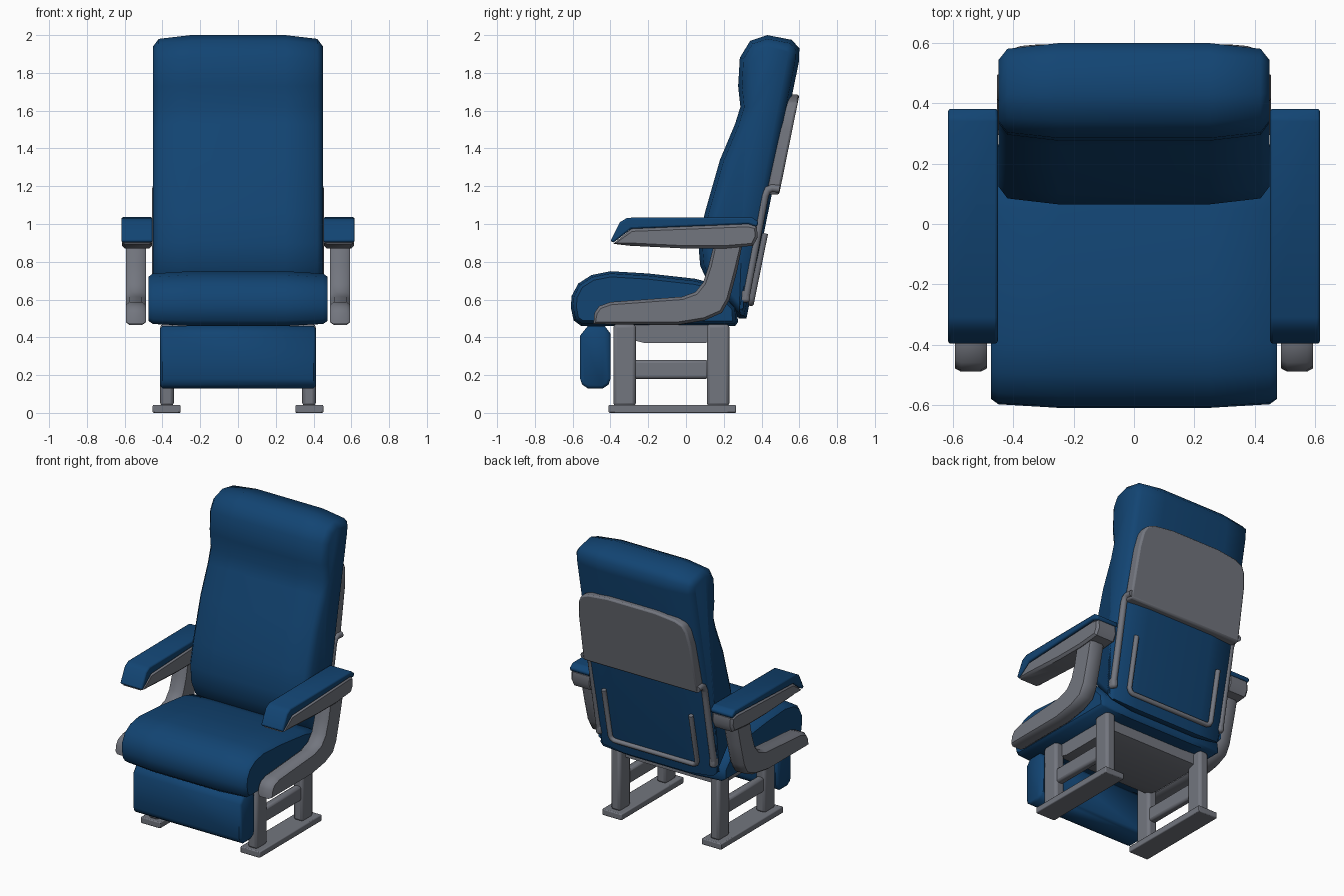
import bpy, bmesh, math
from mathutils import Vector

if "Cube" in bpy.data.objects:
    bpy.data.objects.remove(bpy.data.objects["Cube"], do_unlink=True)


def material(name, rgb):
    m = bpy.data.materials.new(name)
    m.use_nodes = True
    m.diffuse_color = (*rgb, 1)
    bsdf = next(n for n in m.node_tree.nodes if n.type == "BSDF_PRINCIPLED")
    bsdf.inputs["Base Color"].default_value = (*rgb, 1)
    return m


BLUE = material("blue_upholstery", (0.006, 0.058, 0.17))
GRAY = material("gray_frame", (0.17, 0.18, 0.21))


def finish(bm, name, mat, bevel=0, segments=2, angle=40):
    bmesh.ops.recalc_face_normals(bm, faces=bm.faces)
    mesh = bpy.data.meshes.new(name)
    bm.to_mesh(mesh)
    bm.free()
    ob = bpy.data.objects.new(name, mesh)
    bpy.context.collection.objects.link(ob)
    mesh.materials.append(mat)
    if bevel:
        mod = ob.modifiers.new("rounded_edges", "BEVEL")
        mod.width, mod.segments = bevel, segments
        mod.limit_method, mod.angle_limit = "ANGLE", math.radians(35)
    bpy.ops.object.select_all(action="DESELECT")
    bpy.context.view_layer.objects.active = ob
    ob.select_set(True)
    bpy.ops.object.shade_smooth_by_angle(angle=math.radians(angle))
    return ob


def inset(profile, d):
    """Move every profile corner inwards by d along its averaged normal."""
    pts = [Vector(p) for p in profile]
    area = sum(a.x * b.y - b.x * a.y for a, b in zip(pts, pts[1:] + pts[:1]))
    side = 1 if area > 0 else -1
    out = []
    for i, p in enumerate(pts):
        t = (p - pts[i - 1]).normalized() + (pts[(i + 1) % len(pts)] - p).normalized()
        t.normalize()
        out.append(p + Vector((-t.y, t.x)) * side * d)
    return out


def loft(name, profile, stations, mat, **kw):
    """Side profile (y, z) swept across x; each station is (x, inset)."""
    bm = bmesh.new()
    rings = [[bm.verts.new((x, p[0], p[1])) for p in inset(profile, d)] for x, d in stations]
    n = len(profile)
    for a, b in zip(rings, rings[1:]):
        for i in range(n):
            j = (i + 1) % n
            bm.faces.new((a[i], a[j], b[j], b[i]))
    bm.faces.new(rings[0])
    bm.faces.new(rings[-1])
    return finish(bm, name, mat, **kw)


def mirrored(half):
    return [(-x, d) for x, d in half] + [(x, d) for x, d in reversed(half)]


def box(name, x, y, z, mat, bevel):
    profile = [(y[0], z[0]), (y[1], z[0]), (y[1], z[1]), (y[0], z[1])]
    return loft(name, profile, [(x[0], 0), (x[1], 0)], mat, bevel=bevel)


def tube(name, points, radius):
    """Round rod through the points, with rounded bends."""
    cu = bpy.data.curves.new(name, "CURVE")
    cu.dimensions = "3D"
    cu.bevel_depth, cu.bevel_resolution, cu.use_fill_caps = radius, 3, True
    sp = cu.splines.new("POLY")
    sp.points.add(len(points) - 1)
    for p, co in zip(sp.points, points):
        p.co = (*co, 1)
        p.radius = 1
    sp.use_smooth = True
    cu.materials.append(GRAY)
    ob = bpy.data.objects.new(name, cu)
    bpy.context.collection.objects.link(ob)
    return ob


def back_y(z):
    """Rear surface of the reclined backrest."""
    return 0.32 + (z - 0.5) * 0.203


# Backrest with head bolster
backrest = [(0.28, 0.5), (0.12, 0.68), (0.075, 0.78), (0.065, 0.9), (0.1, 1.06), (0.18, 1.34),
            (0.26, 1.53), (0.288, 1.62), (0.276, 1.73), (0.285, 1.88), (0.34, 1.97), (0.43, 2.0),
            (0.56, 1.975), (0.6, 1.93), (0.598, 1.86), (back_y(0.5), 0.5)]
loft("backrest", backrest, mirrored([(0.45, 0.06), (0.42, 0.02), (0.25, 0)]), BLUE, angle=50)

# Seat cushion
seat = [(-0.61, 0.56), (-0.595, 0.49), (-0.555, 0.46), (0.26, 0.46), (0.275, 0.48), (0.27, 0.56),
        (0.16, 0.68), (0.05, 0.71), (-0.2, 0.738), (-0.4, 0.75), (-0.5, 0.73), (-0.57, 0.685),
        (-0.605, 0.62)]
loft("seat_cushion", seat, mirrored([(0.475, 0.03), (0.45, 0.012), (0.25, 0)]), BLUE, angle=50)

# Leg rest
leg_rest = [(-0.56, 0.18), (-0.55, 0.15), (-0.52, 0.13), (-0.44, 0.13), (-0.41, 0.15),
            (-0.4, 0.18), (-0.4, 0.42), (-0.43, 0.46), (-0.52, 0.46), (-0.56, 0.41)]
loft("leg_rest", leg_rest, mirrored([(0.412, 0.015), (0.4, 0)]), BLUE, angle=50)

# Pan under the seat
pan = [(-0.3, 0.465), (-0.3, 0.39), (-0.22, 0.37), (0.1, 0.37), (0.17, 0.39), (0.17, 0.465)]
loft("seat_pan", pan, mirrored([(0.36, 0)]), GRAY)

# Panel on the rear of the backrest, with an arched top
bm = bmesh.new()
half = [(0.435, 1.155), (0.425, 1.5), (0.41, 1.6), (0.385, 1.645), (0.33, 1.668), (0.18, 1.685)]
outline = half + [(-x, z) for x, z in reversed(half)]
front, rear = [[bm.verts.new((x, back_y(z) + d, z)) for x, z in outline] for d in (-0.03, 0.04)]
for i in range(len(outline)):
    j = (i + 1) % len(outline)
    bm.faces.new((front[i], front[j], rear[j], rear[i]))
bm.faces.new(front)
bm.faces.new(rear)
finish(bm, "rear_panel", GRAY, bevel=0.012)

# Pocket rail on the rear of the backrest
rail = [(0.33, 0.95), (0.33, 0.61), (0.32, 0.59), (0.3, 0.58)]
rail += [(-x, z) for x, z in reversed(rail)]
tube("pocket_rail", [(x, back_y(z) + 0.008, z) for x, z in rail], 0.016)

arm_tray = [(-0.385, 0.895), (-0.29, 0.975), (0.33, 1.0), (0.375, 0.985), (0.38, 0.93),
            (0.355, 0.885), (0.2, 0.87), (0, 0.87), (-0.3, 0.885)]
arm_pad = [(-0.4, 0.91), (-0.35, 1.01), (-0.31, 1.033), (0.35, 1.036), (0.385, 1.01),
           (0.375, 0.985), (0.33, 1.0), (-0.29, 0.975), (-0.385, 0.9)]
arm_support = [(-0.49, 0.47), (-0.485, 0.53), (-0.46, 0.565), (-0.4, 0.587), (-0.02, 0.615),
               (0.05, 0.64), (0.09, 0.69), (0.12, 0.78), (0.15, 0.9), (0.3, 0.9), (0.27, 0.75),
               (0.23, 0.6), (0.19, 0.53), (0.1, 0.49), (-0.05, 0.465)]

for s, side in ((1, "left"), (-1, "right")):
    def across(a, b):
        return sorted((s * a, s * b))

    # Armrest
    lo, hi = across(0.452, 0.617)
    loft(side + "_arm_tray", arm_tray,
         [(lo + 0.003, 0.015), (lo + 0.018, 0), (hi - 0.018, 0), (hi - 0.003, 0.015)], GRAY)
    loft(side + "_arm_pad", arm_pad, [(lo, 0), (hi, 0)], BLUE, bevel=0.012)
    lo, hi = across(0.488, 0.594)
    loft(side + "_arm_support", arm_support,
         [(lo, 0.015), (lo + 0.02, 0), (hi - 0.02, 0), (hi, 0.015)], GRAY, angle=50)

    # Leg frame
    box(side + "_foot_plate", across(0.304, 0.452), (-0.41, 0.265), (0, 0.042), GRAY, 0.006)
    box(side + "_front_post", across(0.34, 0.412), (-0.385, -0.265), (0.035, 0.47), GRAY, 0.018)
    box(side + "_rear_post", across(0.34, 0.412), (0.11, 0.23), (0.035, 0.47), GRAY, 0.018)
    box(side + "_cross_bar", across(0.35, 0.402), (-0.28, 0.12), (0.18, 0.28), GRAY, 0.015)

    # Recline rod along the backrest edge
    rod = [(0.315, 0.6), (0.32, 0.63), (0.405, 1.08), (0.418, 1.15), (0.432, 1.18),
           (0.455, 1.19), (0.495, 1.185)]
    tube(side + "_recline_rod", [(s * 0.433, y, z) for y, z in rod], 0.021)
    box(side + "_rod_pivot", across(0.41, 0.452), (0.285, 0.34), (0.585, 0.655), GRAY, 0.015)
